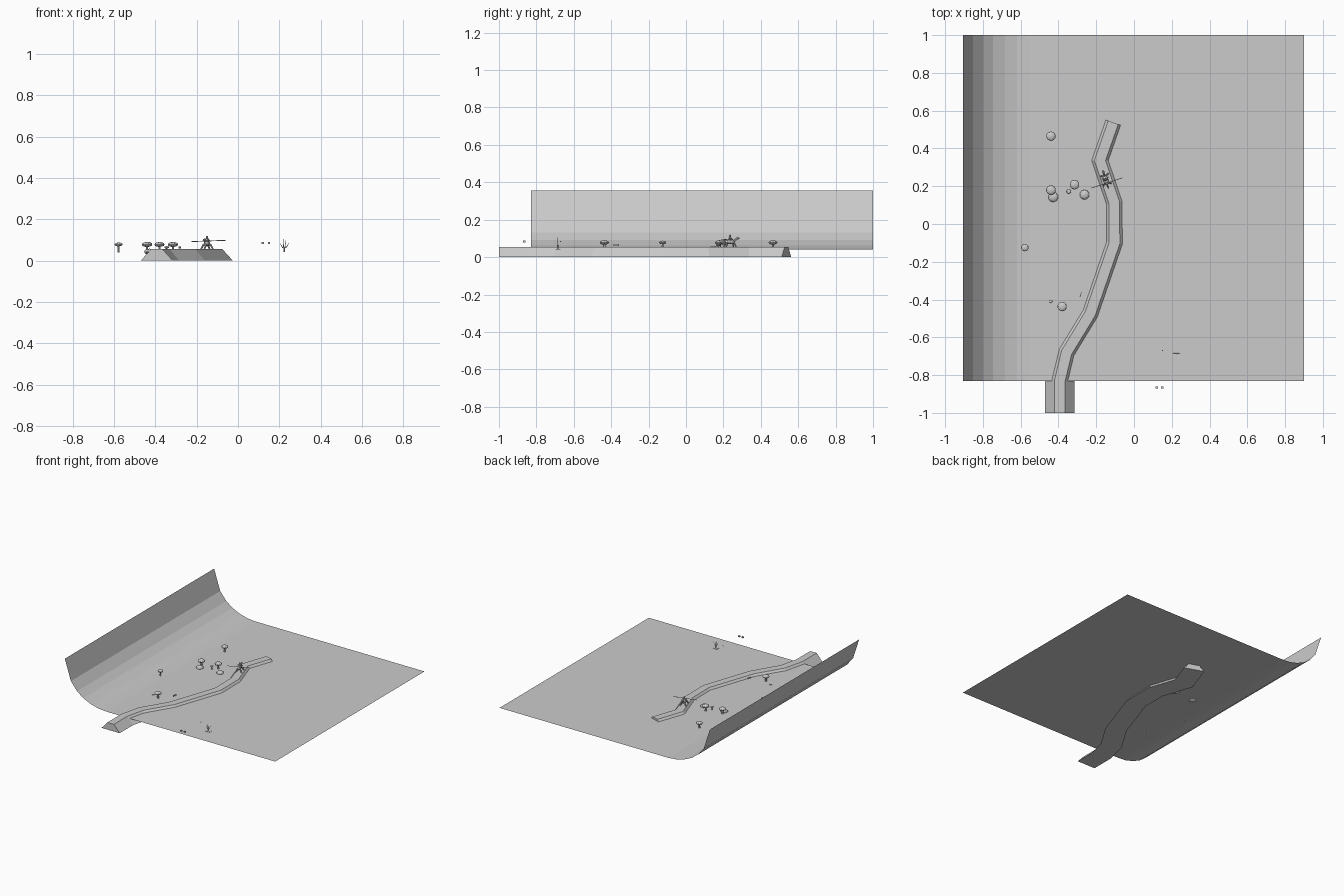
import bpy, bmesh, math
from mathutils import Vector, Matrix

if "Cube" in bpy.data.objects:
    bpy.data.objects.remove(bpy.data.objects["Cube"])

grey = bpy.data.materials.new("plain grey")
grey.diffuse_color = (0.6, 0.6, 0.6, 1)
grey.use_nodes = True
grey.node_tree.nodes["Principled BSDF"].inputs["Base Color"].default_value = grey.diffuse_color


def finish(name, bm, fix=True):
    if fix:
        bmesh.ops.recalc_face_normals(bm, faces=bm.faces)
    me = bpy.data.meshes.new(name)
    bm.to_mesh(me)
    bm.free()
    me.materials.append(grey)
    ob = bpy.data.objects.new(name, me)
    bpy.context.collection.objects.link(ob)
    return ob


def ball(bm, loc, size, sub=2):
    m = Matrix.Translation(loc) @ Matrix.Diagonal((*size, 1))
    bmesh.ops.create_icosphere(bm, subdivisions=sub, radius=1, matrix=m)


def box(bm, loc, size, turn=0):
    m = Matrix.Translation(loc) @ Matrix.Rotation(turn, 4, 'Z') @ Matrix.Diagonal((*size, 1))
    bmesh.ops.create_cube(bm, size=1, matrix=m)


def rod(bm, a, b, r1, r2=None, sides=6):
    a, b = Vector(a), Vector(b)
    d = b - a
    m = Matrix.Translation((a + b) / 2) @ d.to_track_quat('Z', 'Y').to_matrix().to_4x4()
    bmesh.ops.create_cone(bm, cap_ends=True, segments=sides, radius1=r1,
                          radius2=r1 if r2 is None else r2, depth=d.length, matrix=m)


# Ground sheet, curling up along the left side
G = 0.04
profile = [(0.90, G), (-0.55, G), (-0.62, 0.046), (-0.683, 0.063), (-0.747, 0.092),
           (-0.80, 0.131), (-0.853, 0.195), (-0.905, 0.355)]
bm = bmesh.new()
rows = [[bm.verts.new((x, y, z)) for y in (-0.83, 1.0)] for x, z in profile]
for a, b in zip(rows, rows[1:]):
    bm.faces.new((a[0], a[1], b[1], b[0]))
for f in bm.faces:
    f.normal_update()
    if f.normal.z < 0:
        f.normal_flip()
finish("ground_sheet", bm, False)

# Raised winding road with sloping banks
path = [Vector(p) for p in [(-0.393, -1), (-0.393, -0.83), (-0.357, -0.68), (-0.232, -0.475),
                            (-0.103, -0.1), (-0.105, 0.113), (-0.18, 0.337), (-0.11, 0.537)]]
section = [(-0.0775, 0), (-0.028, 0.055), (0.028, 0.055), (0.0775, 0)]
bm = bmesh.new()
rings = []
for i, p in enumerate(path):
    d0 = (p - path[i - 1]).normalized() if i else (path[1] - p).normalized()
    d1 = (path[i + 1] - p).normalized() if i < len(path) - 1 else d0
    t = (d0 + d1).normalized()
    side = Vector((t.y, -t.x)) / t.dot(d0)
    rings.append([bm.verts.new((*(p + side * u), z)) for u, z in section])
for a, b in zip(rings, rings[1:]):
    for k in range(4):
        n = (k + 1) % 4
        bm.faces.new((a[k], a[n], b[n], b[k]))
bm.faces.new(rings[0])
bm.faces.new(rings[-1])
finish("road", bm)

# Trees with flattened round crowns
for x, y, r in [(-0.44, 0.465, 0.025), (-0.44, 0.18, 0.026), (-0.315, 0.208, 0.026),
                (-0.38, -0.437, 0.025), (-0.578, -0.125, 0.02), (-0.345, 0.172, 0.012)]:
    bm = bmesh.new()
    top = 0.078 if r > 0.015 else 0.064
    rod(bm, (x, y, G), (x, y, top), r * 0.28, r * 0.2)
    ball(bm, (x, y, top), (r, r, r * 0.48))
    finish("tree", bm)

# Low bushes and a pebble
for x, y, r in [(-0.428, 0.143, 0.027), (-0.262, 0.155, 0.026), (-0.44, -0.41, 0.008)]:
    bm = bmesh.new()
    ball(bm, (x, y, G + r * 0.1), (r, r, r * 0.55))
    finish("bush", bm)

# Four-legged mount with a rider and a long pole
cx, cy = -0.15, 0.235
turn = Matrix.Translation((cx, cy, 0)) @ Matrix.Rotation(0.3, 4, 'Z')
bm = bmesh.new()
ball(bm, (0, 0, 0.081), (0.014, 0.03, 0.012))
for sx in (-1, 1):
    for sy in (-1, 1):
        rod(bm, (sx * 0.01, sy * 0.02, 0.08), (sx * 0.022, sy * 0.027, 0.055), 0.005, 0.004)
rod(bm, (0, 0.022, 0.085), (0, 0.038, 0.1), 0.007, 0.005)
ball(bm, (0, 0.043, 0.1), (0.007, 0.012, 0.007), 1)
rod(bm, (0, -0.028, 0.085), (0, -0.048, 0.072), 0.004, 0.002)
bm.transform(turn)
finish("mount", bm)
bm = bmesh.new()
rod(bm, (0, 0, 0.088), (0, 0, 0.108), 0.01, 0.006)
ball(bm, (0, 0, 0.113), (0.007, 0.007, 0.008), 1)
for s in (-1, 1):
    rod(bm, (s * 0.007, 0, 0.104), (s * 0.018, 0.01, 0.094), 0.003)
bm.transform(turn)
finish("rider", bm)
bm = bmesh.new()
rod(bm, (-0.225, 0.19, 0.092), (-0.06, 0.245, 0.098), 0.002)
ball(bm, (-0.085, 0.237, 0.097), (0.007, 0.003, 0.003), 1)
finish("pole", bm)

# Thin roadside plank
bm = bmesh.new()
box(bm, (-0.282, -0.373, 0.064), (0.003, 0.03, 0.01), -0.3)
finish("plank", bm)

# Grass tuft made of thin blades on a small flat patch
bm = bmesh.new()
box(bm, (0.225, -0.685, 0.0415), (0.04, 0.027, 0.002))
for foot, tip, h in [(0.217, 0.204, 0.083), (0.221, 0.218, 0.105), (0.227, 0.232, 0.098),
                     (0.231, 0.246, 0.085)]:
    rod(bm, (foot, -0.685, 0.06), (tip, -0.685, h), 0.002, 0.0008, 4)
rod(bm, (0.224, -0.685, 0.042), (0.224, -0.685, 0.066), 0.003, 0.005, 4)
finish("grass_tuft", bm)

# Small floating blocks
for x, y, s in [(0.12, -0.865, 0.012), (0.15, -0.865, 0.012), (0.15, -0.67, 0.005)]:
    bm = bmesh.new()
    box(bm, (x, y, 0.084), (s, s, s * 0.8))
    finish("small_block", bm)
